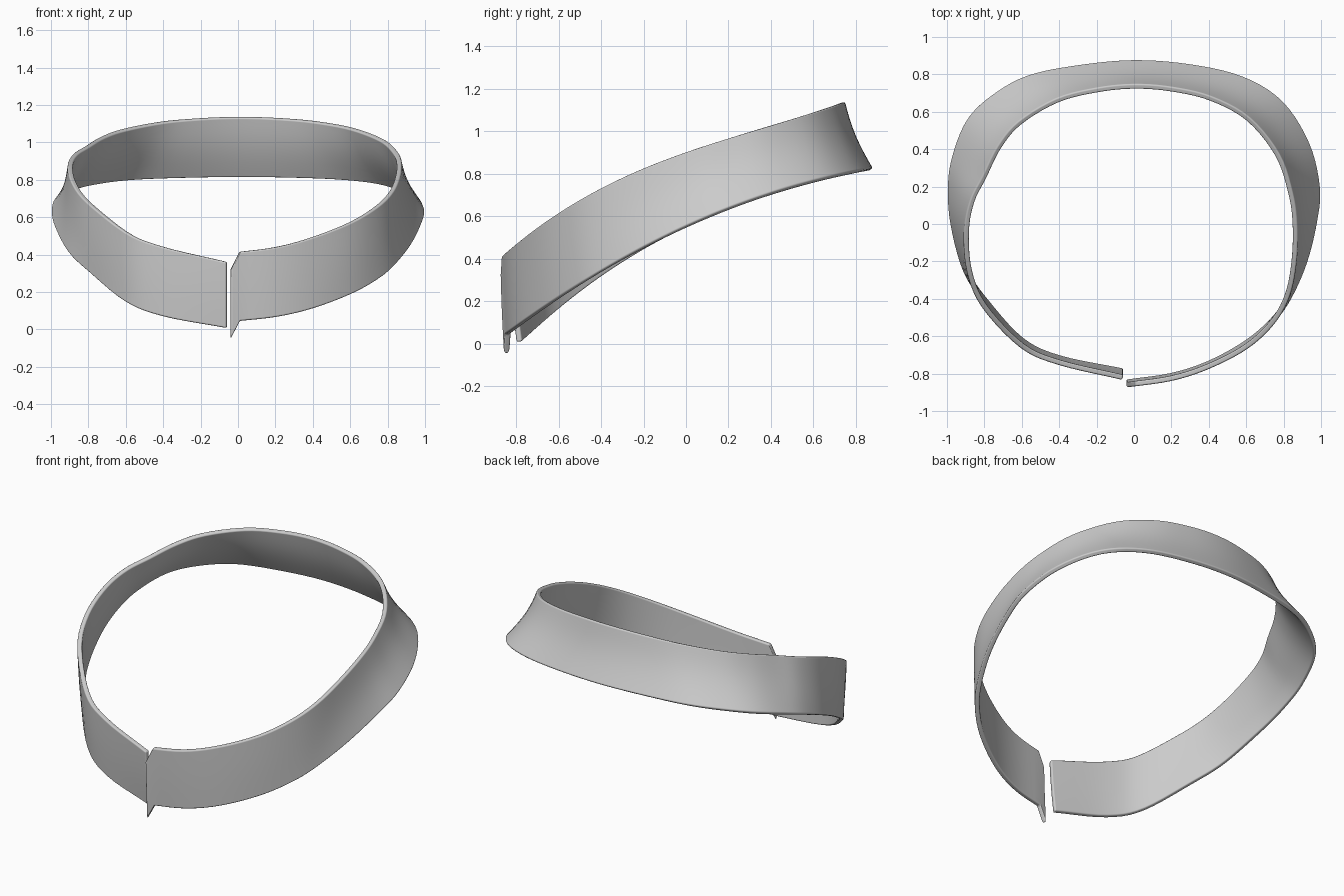
import bpy
import bmesh
import math
from mathutils import Vector

default = bpy.data.objects.get("Cube")
if default:
    bpy.data.objects.remove(default, do_unlink=True)

ROWS = 8      # divisions across the band's height
STEPS = 5     # divisions between neighbouring stations

# Stations around the band in plan: top edge x, y, then bottom edge x, y
STATIONS = [
    (-.04, -.86, -.04, -.845), (.2, -.825, .2, -.81), (.4, -.76, .4, -.745),
    (.6, -.655, .6, -.635), (.74, -.525, .74, -.515), (.82, -.38, .83, -.39),
    (.855, -.2, .915, -.2), (.86, 0, .97, .02), (.835, .17, .985, .2),
    (.765, .37, .93, .43), (.61, .56, .79, .65), (.41, .67, .58, .78),
    (.2, .72, .3, .845), (0, .735, 0, .867), (-.2, .715, -.3, .84),
    (-.41, .66, -.57, .785), (-.61, .54, -.76, .68), (-.72, .41, -.89, .55),
    (-.8, .25, -.965, .36), (-.865, .12, -.985, .2), (-.895, -.04, -.97, 0),
    (-.88, -.25, -.9, -.25), (-.8, -.44, -.785, -.42), (-.6, -.65, -.6, -.62),
    (-.4, -.74, -.4, -.715), (-.06, -.82, -.06, -.785),
]


def spline(points, steps):
    """Smooth path through every point."""
    pts = [Vector(p) for p in points]
    pts = [2 * pts[0] - pts[1]] + pts + [2 * pts[-1] - pts[-2]]
    path = []
    for a, b, c, d in zip(pts, pts[1:], pts[2:], pts[3:]):
        for i in range(steps):
            t = i / steps
            path.append(b + (c - a) * t / 2
                        + (2 * a - 5 * b + 4 * c - d) * t * t / 2
                        + (3 * b - a - 3 * c + d) * t ** 3 / 2)
    path.append(pts[-2])
    return path


def sag(x, y):
    """The right-hand front end hangs a little lower than the left."""
    return .08 * (y / .8) ** 2 if x < 0 and y < 0 else 0


def top_height(x, y):
    return .9 + .347 * y - .139 * y * y + .14 * y ** 3 - sag(x, y)


def bottom_height(x, y):
    return .55 + .458 * y - .17 * y * y - sag(x, y)


top_path = spline([s[:2] for s in STATIONS], STEPS)
bottom_path = spline([s[2:] for s in STATIONS], STEPS)

# Band surface: each column curves gently between its bottom and top edges
bm = bmesh.new()
columns = []
for top, bottom in zip(top_path, bottom_path):
    z_top, z_bottom = top_height(*top), bottom_height(*bottom)
    column = []
    for r in range(ROWS + 1):
        t = r / ROWS
        plan = bottom.lerp(top, t + .12 * math.sin(math.pi * t))
        column.append(bm.verts.new((plan.x, plan.y, z_bottom + (z_top - z_bottom) * t)))
    columns.append(column)
for left, right in zip(columns, columns[1:]):
    for r in range(ROWS):
        face = bm.faces.new((left[r], right[r], right[r + 1], left[r + 1]))
        face.smooth = True

mesh = bpy.data.meshes.new("collar_band")
bm.to_mesh(mesh)
bm.free()
band = bpy.data.objects.new("collar_band", mesh)
bpy.context.collection.objects.link(band)

# Thickness and softly rounded rims
solid = band.modifiers.new("thickness", "SOLIDIFY")
solid.thickness = .028
solid.offset = 0
rim = band.modifiers.new("rounded_rim", "BEVEL")
rim.width = .009
rim.segments = 3
rim.limit_method = "ANGLE"
rim.angle_limit = math.radians(50)
rim.harden_normals = True

# Plain grey finish
grey = bpy.data.materials.new("plain_grey")
grey.use_nodes = True
colour = (.6, .6, .6, 1)
grey.diffuse_color = colour
grey.node_tree.nodes["Principled BSDF"].inputs["Base Color"].default_value = colour
mesh.materials.append(grey)
